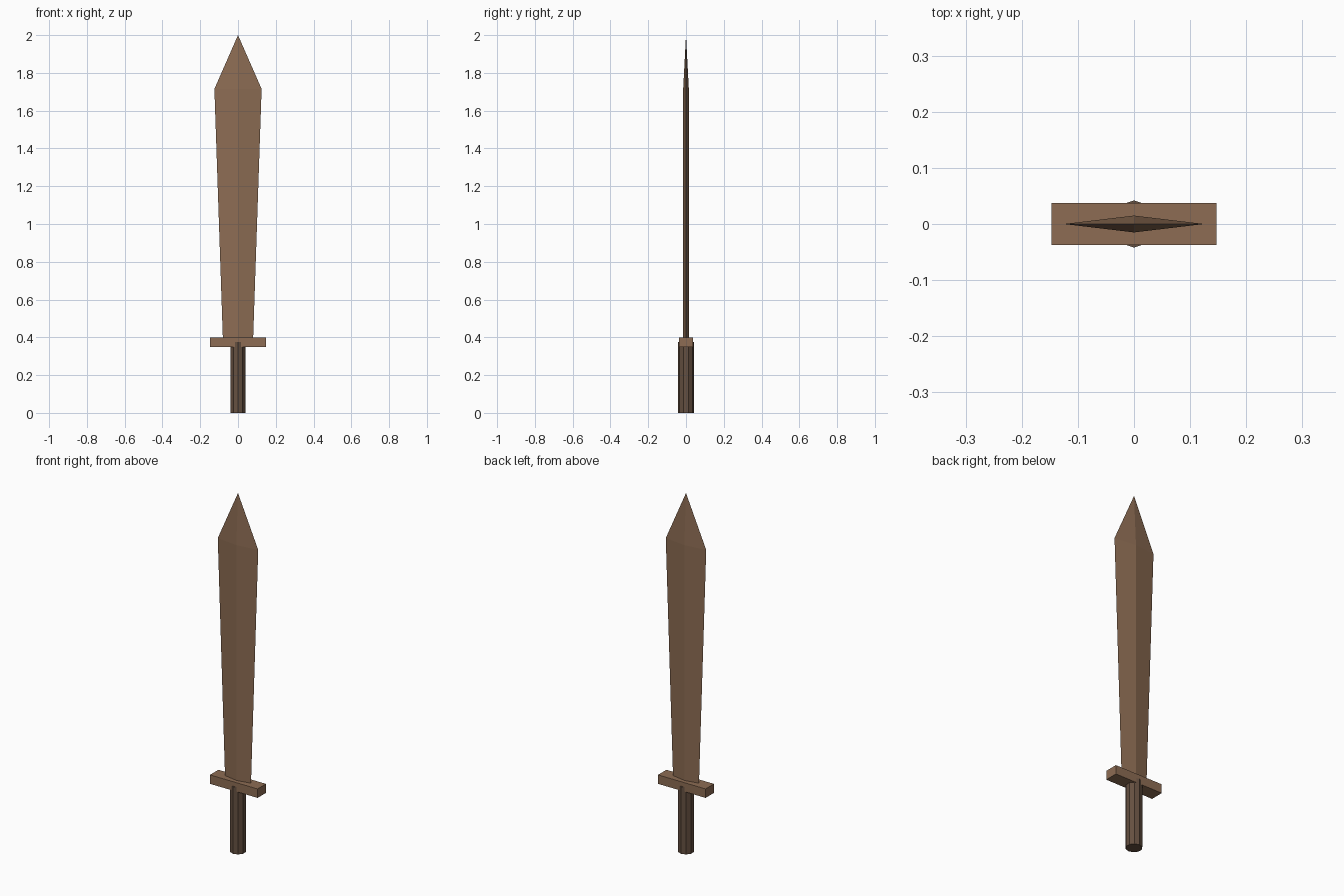
import bpy, bmesh, math

if "Cube" in bpy.data.objects:
    bpy.data.objects.remove(bpy.data.objects["Cube"])


def material(name, rgb):
    m = bpy.data.materials.new(name)
    m.diffuse_color = (*rgb, 1)
    m.use_nodes = True
    m.node_tree.nodes["Principled BSDF"].inputs["Base Color"].default_value = m.diffuse_color
    return m


def loft(name, rings, mat):
    """Skin closed rings of points; a one-point ring makes a tip."""
    bm = bmesh.new()
    loops = [[bm.verts.new(p) for p in ring] for ring in rings]
    for a, b in zip(loops, loops[1:]):
        n = len(a)
        for i in range(n):
            j = (i + 1) % n
            if len(b) == 1:
                bm.faces.new((a[i], a[j], b[0]))
            else:
                bm.faces.new((a[i], a[j], b[j], b[i]))
    for ring in (loops[0], loops[-1]):
        if len(ring) > 2:
            bm.faces.new(ring)
    bmesh.ops.recalc_face_normals(bm, faces=bm.faces)
    me = bpy.data.meshes.new(name)
    bm.to_mesh(me)
    bm.free()
    me.materials.append(mat)
    ob = bpy.data.objects.new(name, me)
    bpy.context.collection.objects.link(ob)
    return ob


def diamond(w, t, z):
    return [(w, 0, z), (0, t, z), (-w, 0, z), (0, -t, z)]


def box_ring(w, d, z):
    return [(w, -d, z), (w, d, z), (-w, d, z), (-w, -d, z)]


def circle(r, z, n=10):
    return [(r * math.sin(math.tau * i / n), r * math.cos(math.tau * i / n), z)
            for i in range(n)]


wood = material("wood", (0.266, 0.151, 0.087))
dark_wood = material("dark_wood", (0.130, 0.080, 0.052))

# Blade: diamond section that widens upward, then runs to a point
loft("blade", [diamond(0.08, 0.015, 0.39), diamond(0.125, 0.015, 1.715), [(0, 0, 2)]], wood)
# Crossguard
loft("crossguard", [box_ring(0.147, 0.037, 0.35), box_ring(0.147, 0.037, 0.40)], wood)
# Grip: faceted rod whose ridges show just past the guard
loft("grip", [circle(0.042, 0), circle(0.042, 0.375)], dark_wood)
